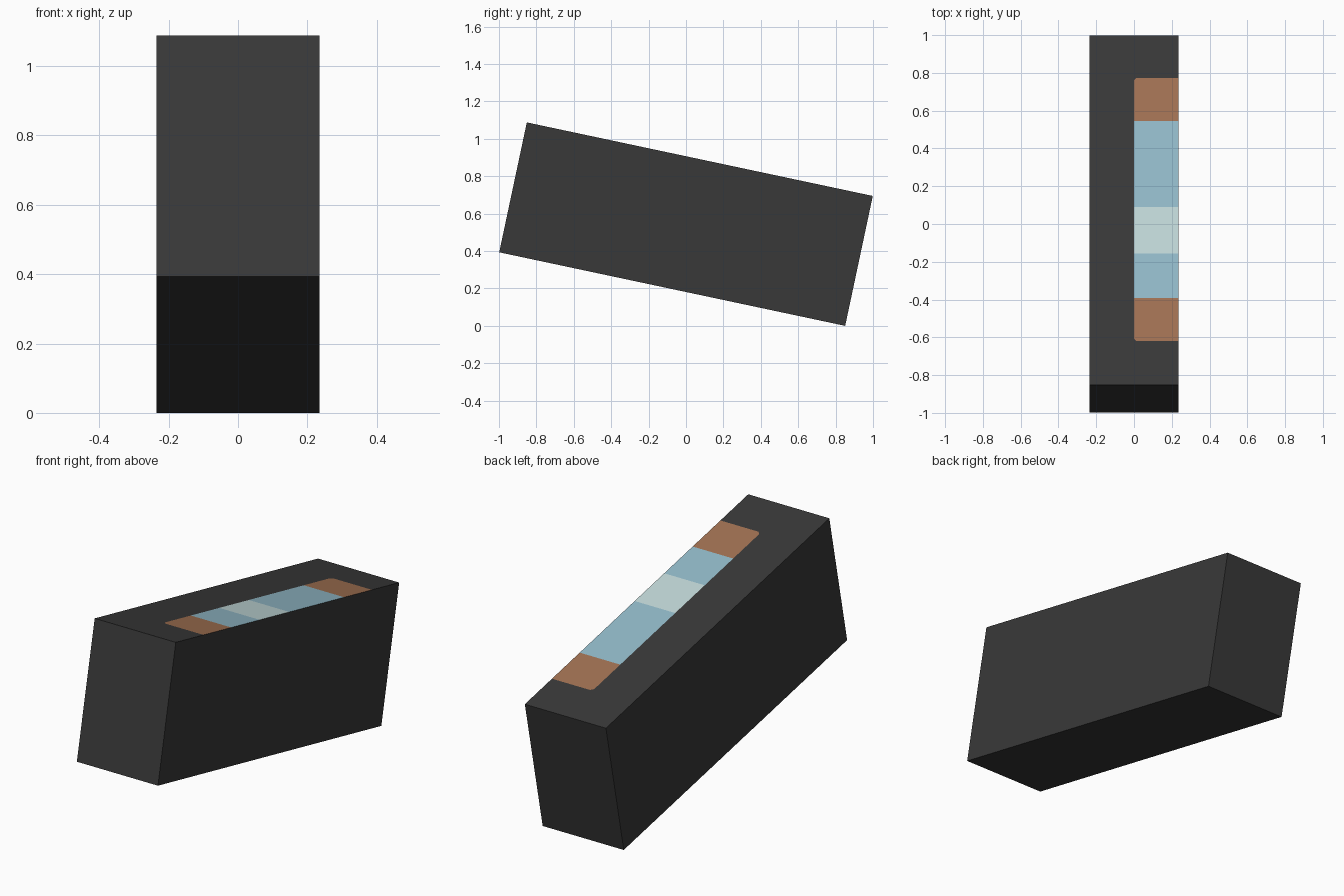
import bpy, bmesh, math
from mathutils import Vector, Matrix

if "Cube" in bpy.data.objects:
    bpy.data.objects.remove(bpy.data.objects["Cube"])

TILT = math.radians(12)
W, L, H = 0.47, 1.891, 0.71

def material(name, rgb):
    m = bpy.data.materials.new(name)
    m.diffuse_color = (*[(c / 255 / 12.92 if c < 11 else ((c / 255 + 0.055) / 1.055) ** 2.4)
                         for c in rgb], 1)
    m.use_nodes = True
    m.node_tree.nodes["Principled BSDF"].inputs["Base Color"].default_value = m.diffuse_color
    return m

mats = [material("charcoal", (57, 57, 57)), material("copper brown", (162, 114, 83)),
        material("sky blue", (147, 187, 202)), material("pale mint", (194, 217, 217))]

# block body
bm = bmesh.new()
bmesh.ops.create_cube(bm, size=1, matrix=Matrix.Diagonal((W, L, H, 1)))

def top_faces():
    return [f for f in bm.faces if f.normal.z > 0.9]

def cut(faces, co, normal):
    geom = set(faces)
    for f in faces:
        geom.update(f.edges)
        geom.update(f.verts)
    bmesh.ops.bisect_plane(bm, geom=list(geom), plane_co=co, plane_no=normal)
    bm.normal_update()

# coloured bands cut into the top, running from the centre line to the right edge
bands = [-0.71, -0.475, -0.234, 0.016, 0.481, 0.716]
colours = [1, 2, 3, 2, 1]
bm.normal_update()
cut(top_faces(), (0, 0, 0), (1, 0, 0))
right_half = lambda: [f for f in top_faces() if f.calc_center_median().x > 0.02]
for v in bands:
    cut(right_half(), (0, v, 0), (0, 1, 0))

# clipped inner corners of the end bands
CHIP = 0.014
for v, s, lo, hi in ((bands[0], 1, 0, 1), (bands[-1], -1, 4, 5)):
    end = [f for f in right_half() if bands[lo] < f.calc_center_median().y < bands[hi]]
    cut(end, (CHIP, v, 0), (1, s, 0))

# colour by position along the top
for f in top_faces():
    c = f.calc_center_median()
    if c.x < 0.02:
        continue
    for i, k in enumerate(colours):
        if bands[i] < c.y < bands[i + 1]:
            f.material_index = k

# lean the block and stand its lowest edge on the ground
bm.transform(Matrix.Translation((0, 0, (L * math.sin(TILT) + H * math.cos(TILT)) / 2))
             @ Matrix.Rotation(-TILT, 4, 'X'))
me = bpy.data.meshes.new("tilted_block")
bm.to_mesh(me)
bm.free()
for m in mats:
    me.materials.append(m)
ob = bpy.data.objects.new("tilted_block", me)
bpy.context.collection.objects.link(ob)
